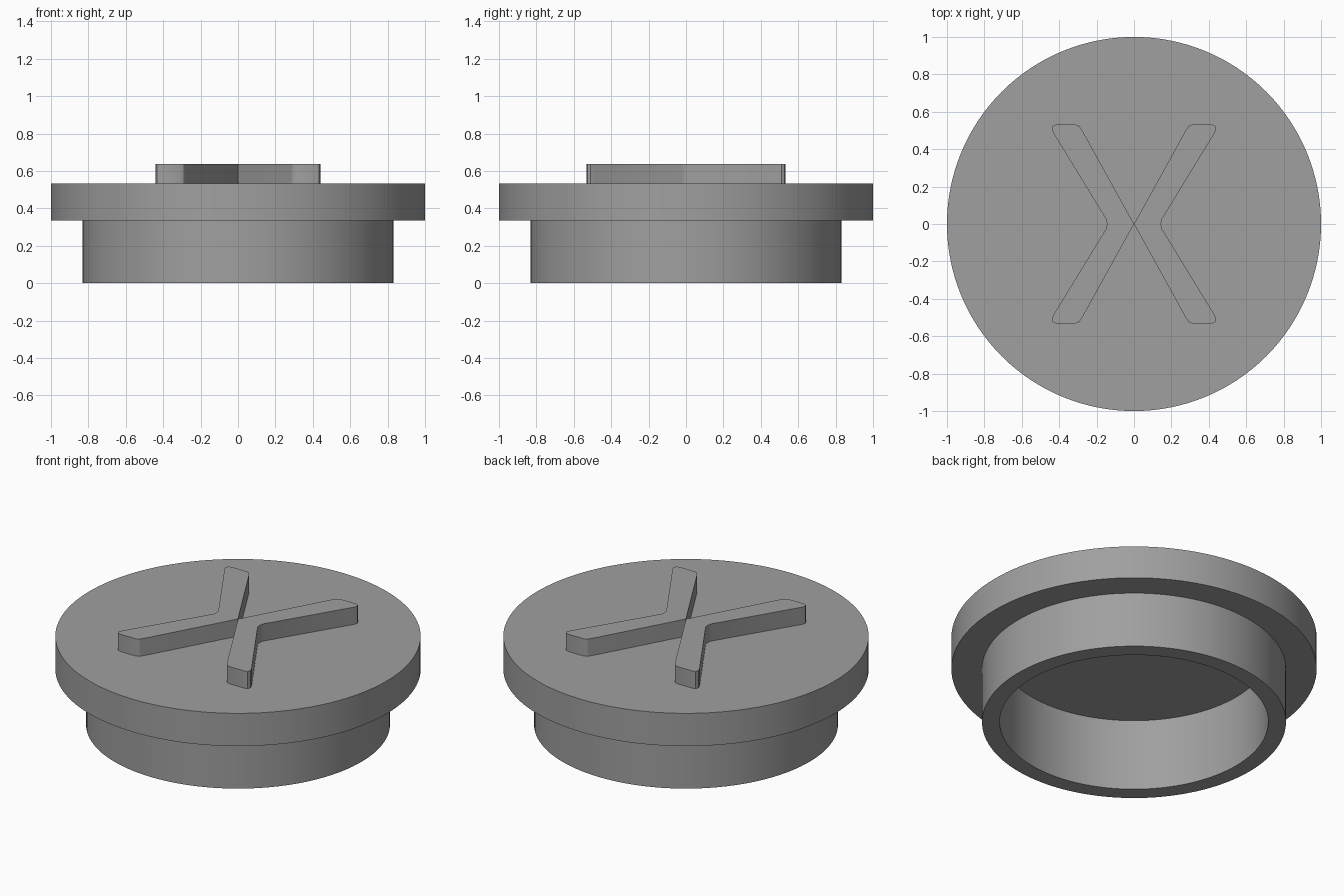
import bpy, bmesh, math

if "Cube" in bpy.data.objects:
    bpy.data.objects.remove(bpy.data.objects["Cube"])

grey = bpy.data.materials.new("grey plastic")
grey.diffuse_color = (0.35, 0.35, 0.35, 1)
grey.use_nodes = True
grey.node_tree.nodes["Principled BSDF"].inputs["Base Color"].default_value = grey.diffuse_color


def finish(name, bm):
    bmesh.ops.recalc_face_normals(bm, faces=bm.faces)
    mesh = bpy.data.meshes.new(name)
    bm.to_mesh(mesh)
    bm.free()
    mesh.materials.append(grey)
    obj = bpy.data.objects.new(name, mesh)
    bpy.context.collection.objects.link(obj)
    bpy.ops.object.select_all(action='DESELECT')
    obj.select_set(True)
    bpy.context.view_layer.objects.active = obj
    bpy.ops.object.shade_smooth_by_angle(angle=math.radians(30))
    return obj


def lathe(name, profile, steps=128):
    """Spin an (r, z) profile around z; the open ends are filled flat."""
    bm = bmesh.new()
    rings = []
    for r, z in profile:
        rings.append([bm.verts.new((r * math.cos(2 * math.pi * i / steps),
                                    r * math.sin(2 * math.pi * i / steps), z))
                      for i in range(steps)])
    for a, b in zip(rings, rings[1:]):
        for i in range(steps):
            j = (i + 1) % steps
            bm.faces.new((a[i], a[j], b[j], b[i]))
    bm.faces.new(rings[0])
    bm.faces.new(rings[-1])
    return finish(name, bm)


def chevron(name, side, z0, z1):
    """One half of the raised cross: a bent bar with rounded tips."""
    arm = [(0.138, 0.0), (0.147, 0.022), (0.432, 0.488), (0.44, 0.51), (0.433, 0.526),
           (0.415, 0.532), (0.312, 0.532), (0.292, 0.523), (0.278, 0.503)]
    outline = arm + [(0.0, 0.0)] + [(x, -y) for x, y in reversed(arm[1:])]
    # soften the outer bend
    outline[0] = (0.145, 0.0)
    bm = bmesh.new()
    face = bm.faces.new([bm.verts.new((side * x, y, z0)) for x, y in outline])
    top = bmesh.ops.extrude_face_region(bm, geom=[face])["geom"]
    bmesh.ops.translate(bm, vec=(0, 0, z1 - z0),
                        verts=[v for v in top if isinstance(v, bmesh.types.BMVert)])
    return finish(name, bm)


# Cap: hollow plug below, wide flange above
lathe("cap_body", [(0.735, 0.433), (0.735, 0.0), (0.832, 0.0), (0.832, 0.335),
                   (1.0, 0.335), (1.0, 0.533)])

# Raised cross made of two mirrored chevrons touching at the centre
chevron("left_chevron", -1, 0.533, 0.637)
chevron("right_chevron", 1, 0.533, 0.637)
